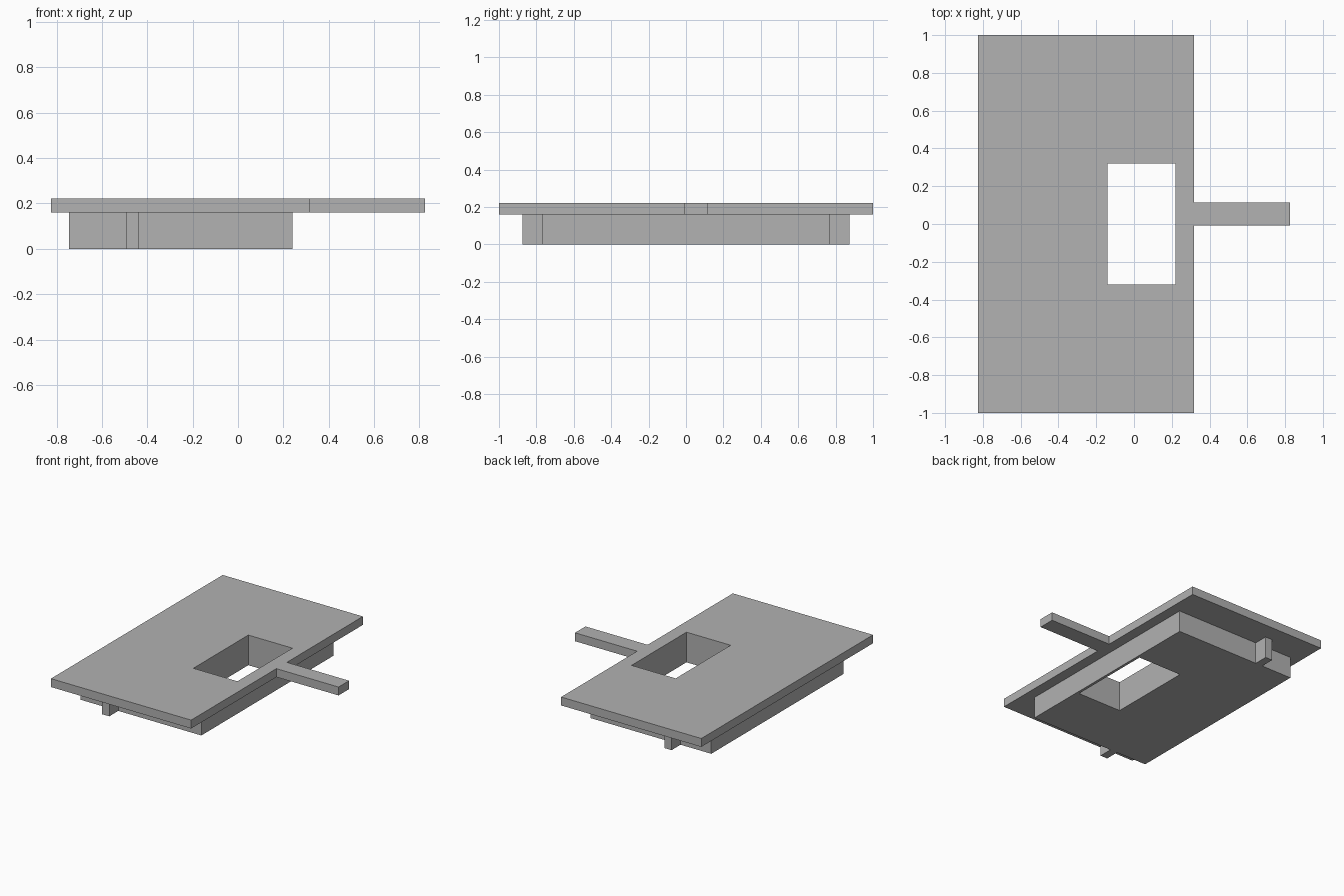
import bpy
import bmesh

cube = bpy.data.objects.get("Cube")
if cube:
    bpy.data.objects.remove(cube, do_unlink=True)

grey = bpy.data.materials.new("plain_grey")
grey.use_nodes = True
colour = (0.445, 0.445, 0.445, 1)
grey.diffuse_color = colour
grey.node_tree.nodes["Principled BSDF"].inputs["Base Color"].default_value = colour

BASE, SEAM, TOP = 0.0, 0.16, 0.222
OPENING = (-0.14, 0.22, -0.32, 0.32)


def corners(rect):
    x0, x1, y0, y1 = rect
    return [(x0, y0), (x1, y0), (x1, y1), (x0, y1)]


def slab(name, rect, z0, z1, hole=None):
    """Extrude a rectangle from z0 to z1, optionally with a through opening."""
    bm = bmesh.new()
    outer = [bm.verts.new((x, y, z0)) for x, y in corners(rect)]
    if hole:
        inner = [bm.verts.new((x, y, z0)) for x, y in corners(hole)]
        for i in range(4):
            j = (i + 1) % 4
            bm.faces.new((outer[i], outer[j], inner[j], inner[i]))
    else:
        bm.faces.new(outer)
    result = bmesh.ops.extrude_face_region(bm, geom=bm.faces[:], use_keep_orig=True)
    moved = [g for g in result["geom"] if isinstance(g, bmesh.types.BMVert)]
    bmesh.ops.translate(bm, verts=moved, vec=(0, 0, z1 - z0))
    bmesh.ops.recalc_face_normals(bm, faces=bm.faces[:])
    mesh = bpy.data.meshes.new(name)
    bm.to_mesh(mesh)
    bm.free()
    mesh.materials.append(grey)
    obj = bpy.data.objects.new(name, mesh)
    bpy.context.collection.objects.link(obj)
    return obj


# Wide top plate and the thicker block below share one opening
slab("top_plate", (-0.825, 0.318, -1, 1), SEAM, TOP, OPENING)
slab("lower_block", (-0.745, 0.24, -0.77, 0.77), BASE, SEAM, OPENING)

# Handle arm on the left edge
slab("side_arm", (0.318, 0.825, -0.007, 0.115), SEAM, TOP)

# Small lugs at the front and back of the block
slab("front_lug", (-0.495, -0.437, -0.875, -0.77), BASE, SEAM)
slab("back_lug", (-0.495, -0.437, 0.77, 0.875), BASE, SEAM)
